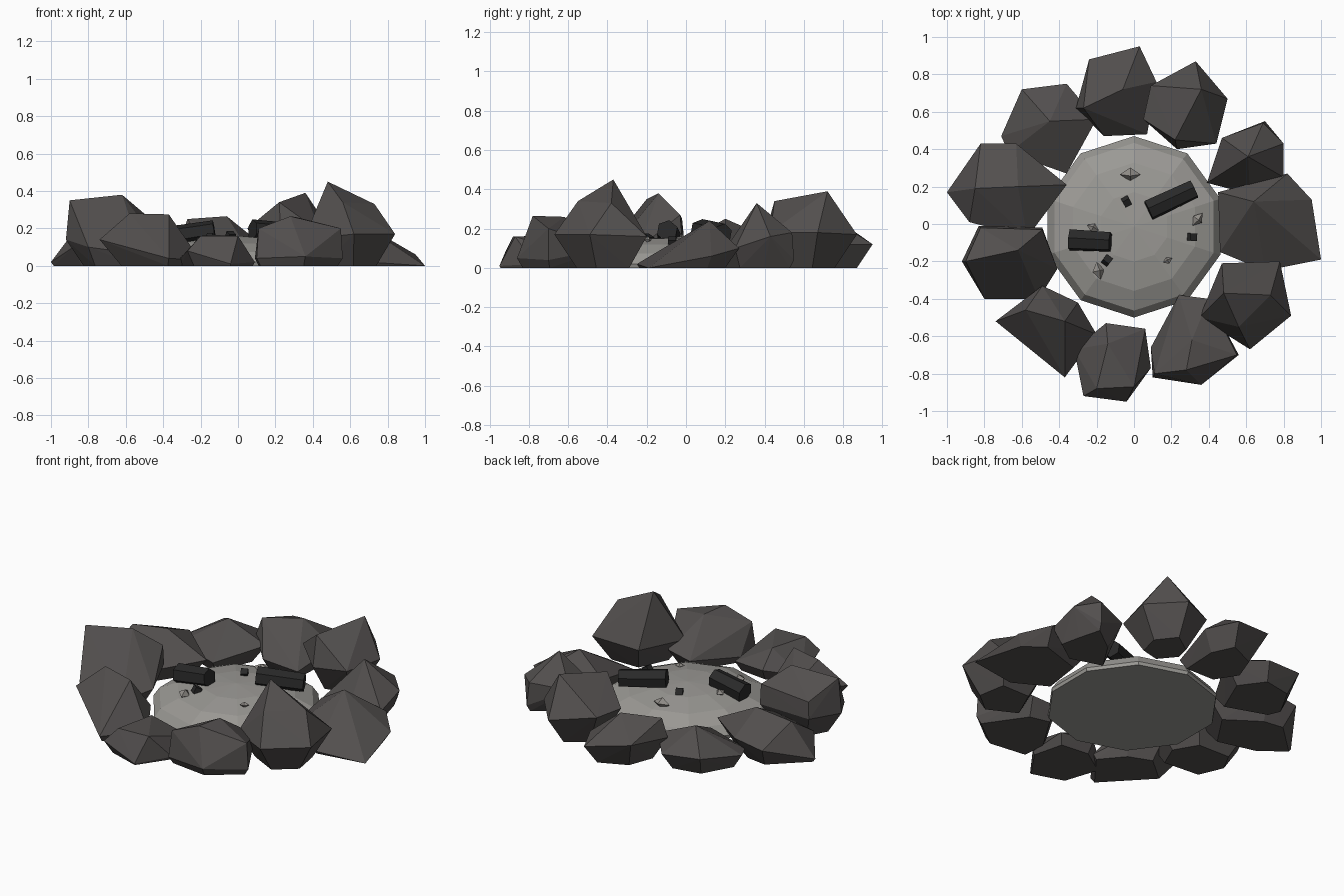
import bpy, bmesh, math
from math import cos, sin, radians, pi
from mathutils import Matrix, Vector

cube = bpy.data.objects.get("Cube")
if cube:
    bpy.data.objects.remove(cube, do_unlink=True)


def material(name, color):
    m = bpy.data.materials.new(name)
    m.use_nodes = True
    m.diffuse_color = (*color, 1)
    m.node_tree.nodes["Principled BSDF"].inputs["Base Color"].default_value = (*color, 1)
    return m


STONE = material("warm dark stone", (0.085, 0.078, 0.076))
ASH = material("pale ash", (0.33, 0.322, 0.302))
CINDER = material("cinder grey", (0.28, 0.265, 0.245))
CHAR = material("charred wood", (0.022, 0.022, 0.022))


def finish(name, bm, mat):
    bmesh.ops.recalc_face_normals(bm, faces=bm.faces)
    mesh = bpy.data.meshes.new(name)
    bm.to_mesh(mesh)
    bm.free()
    mesh.materials.append(mat)
    obj = bpy.data.objects.new(name, mesh)
    bpy.context.scene.collection.objects.link(obj)
    return obj


# Convex lump around a few points
def wrap(name, points, mat):
    bm = bmesh.new()
    for p in points:
        bm.verts.new(p)
    hull = bmesh.ops.convex_hull(bm, input=bm.verts)
    inside = [v for v in hull["geom_interior"] if isinstance(v, bmesh.types.BMVert)]
    bmesh.ops.delete(bm, geom=inside, context="VERTS")
    finish(name, bm, mat)


# Rocks: crown points over a plan outline; higher outline points are undercut more
def rock(name, crown, *outline):
    mid = sum((Vector(p) for p in outline), Vector()) / len(outline)
    base = []
    for p in outline:
        foot = mid.lerp(Vector(p), 1 - 2.6 * p[2])
        base.append((foot.x, foot.y, 0))
    wrap(name, [*crown, *outline, *base], STONE)


rock("rock_back", [(-0.06, 0.72, 0.265), (-0.27, 0.62, 0.25)],
     (0.03, 0.95, 0.12), (-0.24, 0.88, 0.17), (-0.31, 0.62, 0.14),
     (-0.16, 0.47, 0.08), (0.07, 0.48, 0.06), (0.12, 0.76, 0.12))
rock("rock_back_left", [(0.36, 0.72, 0.39), (0.22, 0.45, 0.34)],
     (0.33, 0.87, 0.17), (0.50, 0.67, 0.18), (0.44, 0.43, 0.18),
     (0.23, 0.40, 0.16), (0.05, 0.56, 0.2), (0.09, 0.74, 0.2))
rock("rock_left_rear", [(0.61, 0.36, 0.33), (0.69, 0.54, 0.18)],
     (0.70, 0.55, 0.04), (0.80, 0.43, 0.16), (0.80, 0.25, 0.1),
     (0.62, 0.16, 0.04), (0.39, 0.22, 0.06), (0.47, 0.46, 0.16))
rock("rock_left", [(0.64, 0.12, 0.24)],
     (1.00, -0.19, 0), (0.95, 0.13, 0.06), (0.82, 0.27, 0.1),
     (0.45, 0.17, 0.12), (0.46, -0.15, 0.06), (0.70, -0.25, 0.02))
rock("rock_left_front", [(0.48, -0.37, 0.45), (0.73, -0.38, 0.33), (0.56, -0.55, 0.34)],
     (0.84, -0.49, 0.17), (0.62, -0.67, 0.17), (0.35, -0.50, 0.14),
     (0.47, -0.21, 0.15), (0.78, -0.20, 0.16))
rock("rock_front_left", [(0.28, -0.78, 0.265), (0.31, -0.62, 0.26),
                         (0.11, -0.80, 0.2), (0.55, -0.70, 0.2)],
     (0.24, -0.38, 0.08), (0.09, -0.66, 0.04), (0.10, -0.82, 0.04),
     (0.36, -0.86, 0.05), (0.56, -0.70, 0.04), (0.40, -0.40, 0.1))
rock("rock_front", [(-0.14, -0.64, 0.165), (-0.2, -0.88, 0.16), (0, -0.87, 0.16)],
     (-0.32, -0.67, 0.03), (-0.15, -0.53, 0.07), (0.06, -0.56, 0.06),
     (0.09, -0.77, 0.02), (-0.04, -0.95, 0.01), (-0.27, -0.92, 0.08))
rock("rock_front_right", [(-0.37, -0.52, 0.275), (-0.58, -0.46, 0.28)],
     (-0.49, -0.33, 0.12), (-0.74, -0.52, 0.14), (-0.37, -0.82, 0.04),
     (-0.20, -0.59, 0.03), (-0.30, -0.42, 0.1))
rock("rock_right_front", [(-0.62, -0.14, 0.38), (-0.90, -0.20, 0.35),
                          (-0.82, -0.02, 0.25), (-0.49, -0.03, 0.27)],
     (-0.83, -0.01, 0.15), (-0.49, -0.02, 0.15), (-0.41, -0.24, 0.1),
     (-0.51, -0.40, 0.06), (-0.80, -0.40, 0.1), (-0.92, -0.20, 0.14))
rock("rock_right", [(-0.62, 0.20, 0.25), (-0.85, 0.19, 0.22)],
     (-1.00, 0.17, 0.02), (-0.82, 0.43, 0.12), (-0.63, 0.43, 0.15),
     (-0.36, 0.21, 0.12), (-0.57, -0.07, 0.1), (-0.88, 0.01, 0.1))
rock("rock_back_right", [(-0.45, 0.55, 0.225)],
     (-0.60, 0.72, 0.12), (-0.36, 0.75, 0.1), (-0.20, 0.56, 0.12),
     (-0.36, 0.27, 0.08), (-0.67, 0.38, 0.08), (-0.71, 0.47, 0.08))

# Ash bed: ten-sided low dome with a narrow undercut rim
RADIUS, RIM, DOME, BED_Y = 0.485, 0.02, 0.14, -0.015


def bed_height(x, y):
    r = min(math.hypot(x, y - BED_Y) / RADIUS, 1)
    return RIM + DOME * math.sqrt(1 - r * r)


bm = bmesh.new()
profile = [(0.99 * RADIUS, 0)]
profile += [(RADIUS * cos(pi / 8 * k), RIM + DOME * sin(pi / 8 * k)) for k in range(4)]
loops = []
for r, z in profile:
    loops.append([bm.verts.new((r * sin(2 * pi * k / 10), BED_Y + r * cos(2 * pi * k / 10), z))
                  for k in range(10)])
apex = bm.verts.new((0, BED_Y, RIM + DOME))
for k in range(10):
    n = (k + 1) % 10
    for low, high in zip(loops, loops[1:]):
        bm.faces.new((low[k], low[n], high[n], high[k]))
    bm.faces.new((loops[-1][k], loops[-1][n], apex))
bm.faces.new(loops[0])
finish("ash_bed", bm, ASH)


# Charred logs: hexagonal prisms lying on the ash
def log(name, x, y, z, length, radius, angle, pitch):
    bm = bmesh.new()
    place = (Matrix.Translation((x, y, z)) @ Matrix.Rotation(radians(angle), 4, "Z")
             @ Matrix.Rotation(pi / 2 - radians(pitch), 4, "Y")
             @ Matrix.Rotation(radians(20), 4, "Z"))
    bmesh.ops.create_cone(bm, cap_ends=True, segments=6, radius1=radius,
                          radius2=radius * 0.92, depth=length, matrix=place)
    finish(name, bm, CHAR)


log("log_right", -0.235, -0.09, 0.172, 0.22, 0.06, -3, 9)
log("log_left", 0.20, 0.13, 0.182, 0.27, 0.058, 25, -4)

# Small charcoal lumps
for i, (x, y) in enumerate(((-0.04, 0.12), (0.31, -0.07), (-0.145, -0.195))):
    bm = bmesh.new()
    turn = Matrix.Rotation(0.5 + i, 4, "Z") @ Matrix.Rotation(0.5, 4, "X")
    bmesh.ops.create_cube(bm, size=0.04,
                          matrix=Matrix.Translation((x, y, bed_height(x, y) + 0.005)) @ turn)
    finish(f"coal_{i + 1}", bm, CHAR)

# Pale cinder shards: small tilted octahedra
shards = ((-0.02, 0.265, 0.055), (0.34, 0.025, 0.043), (-0.19, -0.25, 0.048),
          (-0.22, -0.02, 0.035), (0.18, -0.195, 0.028))
for i, (x, y, size) in enumerate(shards):
    turn = Matrix.Rotation(0.9 * i, 3, "Z") @ Matrix.Rotation(0.25, 3, "X")
    centre = Vector((x, y, bed_height(x, y) + 0.005))
    wrap(f"cinder_{i + 1}", [centre + turn @ Vector(axis) * side
                             for axis in ((1, 0, 0), (0, 0.7, 0), (0, 0, 0.6))
                             for side in (size, -size)], CINDER)
